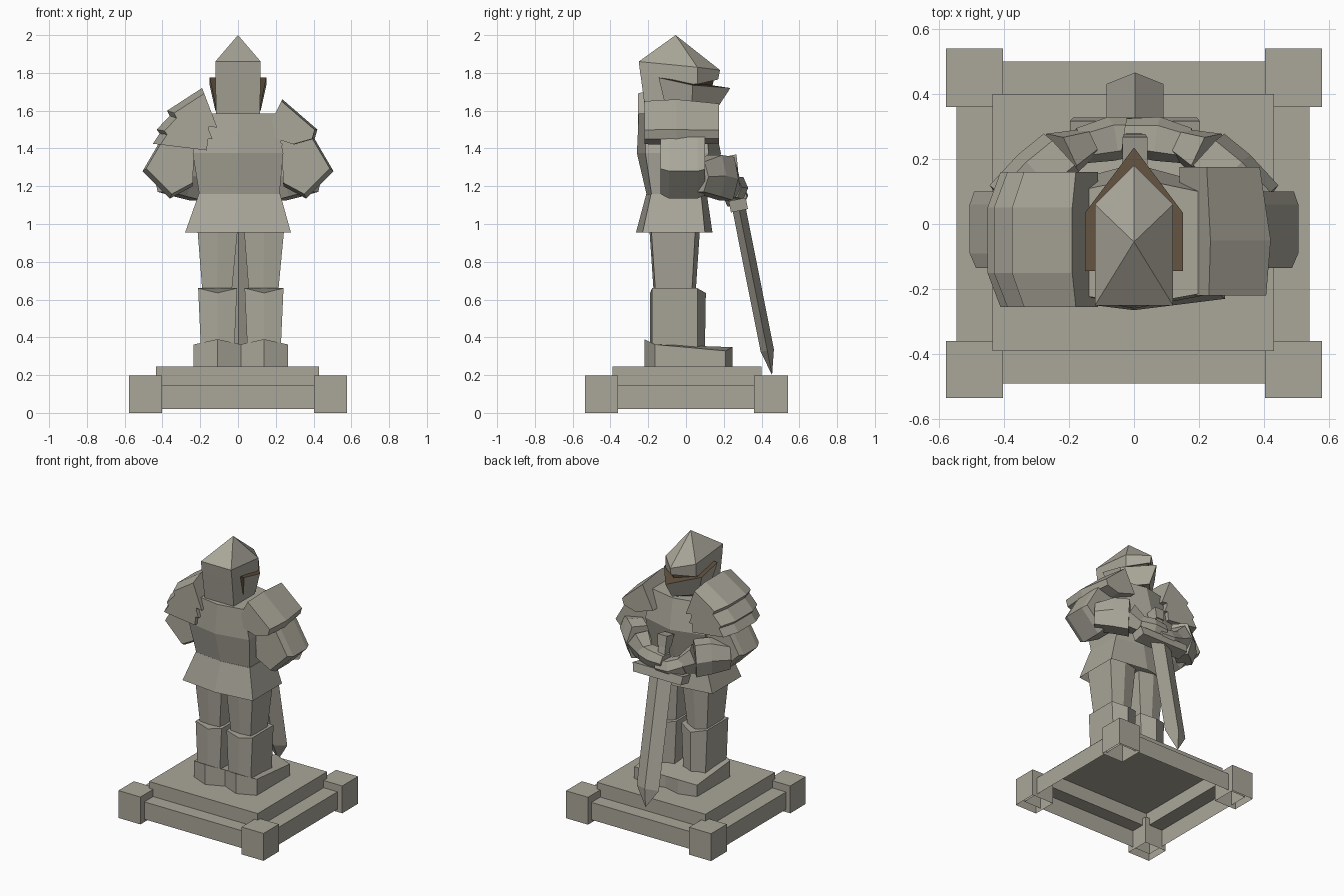
import bpy, bmesh
from mathutils import Vector

if "Cube" in bpy.data.objects:
    bpy.data.objects.remove(bpy.data.objects["Cube"])


def material(name, col):
    m = bpy.data.materials.new(name)
    m.diffuse_color = (*col, 1)
    m.use_nodes = True
    m.node_tree.nodes["Principled BSDF"].inputs["Base Color"].default_value = m.diffuse_color
    return m


STONE = material("grey stone", (0.40, 0.383, 0.32))
BROWN = material("dark brown", (0.115, 0.08, 0.048))


def loft(name, rings, caps=(True, True), brown=None):
    """Skin equal-length rings of points; brown is a rule choosing brown faces."""
    bm = bmesh.new()
    vs = [[bm.verts.new(p) for p in r] for r in rings]
    n = len(rings[0])
    for a, b in zip(vs, vs[1:]):
        for i in range(n):
            j = (i + 1) % n
            bm.faces.new((a[i], a[j], b[j], b[i]))
    if caps[0]:
        bm.faces.new(vs[0][::-1])
    if caps[1]:
        bm.faces.new(vs[-1])
    bmesh.ops.remove_doubles(bm, verts=bm.verts, dist=1e-4)
    bmesh.ops.recalc_face_normals(bm, faces=bm.faces)
    bm.normal_update()
    if brown:
        for f in bm.faces:
            f.material_index = int(brown(f))
    me = bpy.data.meshes.new(name)
    bm.to_mesh(me)
    bm.free()
    me.materials.append(STONE)
    if brown:
        me.materials.append(BROWN)
    ob = bpy.data.objects.new(name, me)
    bpy.context.collection.objects.link(ob)
    return ob


def rect(x0, x1, y0, y1, z):
    return [(x0, y0, z), (x1, y0, z), (x1, y1, z), (x0, y1, z)]


def hexa(cx, hx, y, z, dz=0.0):
    """Plan ring with a back and a front ridge; dz raises the ridges."""
    yb, ys, yt, yf = y
    return [(cx, yb, z + dz), (cx + hx, ys, z), (cx + hx, yt, z),
            (cx, yf, z + dz), (cx - hx, yt, z), (cx - hx, ys, z)]


def plate(name, profile, stations):
    """Front-view outline carried through depth stations (y, scale about last point)."""
    cx, cz = profile[-1]
    return loft(name, [[(cx + (x - cx) * (s + i * 1e-3), y, cz + (z - cz) * s)
                        for i, (x, z) in enumerate(profile)] for y, s in stations])


def limb(name, path, shape):
    """Tube along path of (point, half width, half height)."""
    pts = [Vector(p[0]) for p in path]
    d = (pts[-1] - pts[0]).normalized()
    side = d.cross(Vector((0, 0, 1))).normalized()
    up = side.cross(d)
    return loft(name, [[p + side * u * w + up * v * h for u, v in shape]
                       for p, (_, w, h) in zip(pts, path)])


HEX = [(-1, 0), (-.6, -1), (.6, -1), (1, 0), (.6, 1), (-.6, 1)]
BOX = [(-1, -1), (1, -1), (1, 1), (-1, 1)]

# pedestal, open underneath
slab = (-0.435, 0.43, -0.39, 0.40)
loft("pedestal_slab", [rect(*slab, 0.145), rect(*slab, 0.245)], (False, True))
rim = (-0.545, 0.54, -0.49, 0.50)
loft("pedestal_frame", [rect(*rim, 0.02), rect(*rim, 0.145), rect(*slab, 0.145)],
     (False, False))
for sx in (-1, 1):
    for y0, y1 in ((-0.535, -0.36), (0.36, 0.54)):
        p = (sx * 0.49 - 0.0875, sx * 0.49 + 0.0875, y0, y1)
        loft("corner_post", [rect(*p, 0), rect(*p, 0.197)], (False, True))

# legs
for side, cx in (("left", -0.108), ("right", 0.138)):
    boot = hexa(cx, 0.127, (-0.22, -0.165, 0.21, 0.245), 0.246)
    top = [(x, y, 0.355 + (0.035 if x == cx else 0.012) - 0.09 * (y + 0.22))
           for x, y, z in boot]
    loft(side + "_boot", [boot, top])
    loft(side + "_shin", [
        hexa(cx, 0.088, (-0.19, -0.18, 0.06, 0.10), 0.33),
        hexa(cx, 0.103, (-0.19, -0.18, 0.06, 0.105), 0.66, -0.025)])
    loft(side + "_thigh", [
        hexa(cx - 0.003, 0.076, (-0.17, -0.16, 0.03, 0.05), 0.62),
        hexa(cx, 0.108, (-0.195, -0.185, 0.05, 0.075), 0.99)])

# skirt and torso
loft("armour_skirt", [
    hexa(0.0, 0.28, (-0.265, -0.23, 0.10, 0.14), 0.955),
    hexa(0.008, 0.215, (-0.21, -0.185, 0.08, 0.11), 1.16)], (False, True))
loft("breastplate", [
    hexa(0.008, 0.21, (-0.205, -0.18, 0.08, 0.11), 0.99),
    hexa(0.008, 0.21, (-0.205, -0.18, 0.08, 0.11), 1.14),
    hexa(0.0, 0.24, (-0.26, -0.215, 0.12, 0.185), 1.375),
    hexa(0.008, 0.19, (-0.25, -0.215, 0.10, 0.14), 1.585)])

# helmet: peaked top, brown eye slit, flared jaw guard
def helm(hx, yb, ym, yf, z):
    zb, zm, zf = z
    return [(-hx, yb, zb), (hx, yb, zb), (hx, ym, zm), (0, yf, zf), (-hx, ym, zm)]


loft("helmet_top", [
    helm(0.12, -0.24, 0.06, 0.17, (1.78, 1.74, 1.765)),
    helm(0.12, -0.25, 0.06, 0.18, (1.86, 1.83, 1.815)),
    [(0, -0.055, 2.0)] * 5], (True, False))
loft("helmet_back", [
    helm(0.115, -0.21, 0.02, 0.10, (1.56, 1.56, 1.56)),
    helm(0.12, -0.24, 0.045, 0.15, (1.785, 1.76, 1.775))],
    brown=lambda f: f.normal.y > 0.3)
loft("jaw_guard", [
    helm(0.12, -0.11, 0.03, 0.16, (1.63, 1.60, 1.605)),
    helm(0.15, -0.145, 0.035, 0.235, (1.775, 1.735, 1.72))],
    brown=lambda f: f.normal.z > 0.6 or f.normal.y < -0.7)

# shoulder plates: one on the right, three layers on the left
plate("right_shoulder", [(0.235, 1.66), (0.42, 1.5), (0.405, 1.45), (0.30, 1.42), (0.14, 1.47)],
      [(-0.22, 0.95), (-0.05, 1.0), (0.175, 0.88)])
ends = [(-0.255, 0.86), (-0.15, 1.0), (0.05, 1.0), (0.16, 0.86)]
plate("left_shoulder_top", [(-0.19, 1.72), (-0.375, 1.60), (-0.35, 1.55), (-0.11, 1.51)], ends)
plate("left_shoulder_middle", [(-0.21, 1.64), (-0.345, 1.59), (-0.43, 1.50),
                               (-0.40, 1.46), (-0.135, 1.45)], ends)
plate("left_shoulder_low", [(-0.15, 1.54), (-0.40, 1.50), (-0.45, 1.425), (-0.165, 1.39)], ends)

# arms
for side, s in (("left", -1), ("right", 1)):
    plate(side + "_upper_arm",
          [(s * x, z) for x, z in ((0.40, 1.46), (0.505, 1.28), (0.36, 1.135),
                                   (0.24, 1.20), (0.23, 1.47))],
          [(-0.135, 0.93), (-0.09, 1.0), (0.06, 1.0), (0.10, 0.95)])
    limb(side + "_forearm", [((s * 0.39, 0.06, 1.25), 0.08, 0.08),
                             ((s * 0.30, 0.15, 1.255), 0.085, 0.11),
                             ((s * 0.22, 0.215, 1.24), 0.085, 0.115)], HEX)
    limb(side + "_glove_cuff", [((s * 0.235, 0.205, 1.24), 0.08, 0.09),
                                ((s * 0.15, 0.245, 1.19), 0.05, 0.06)], HEX)
    dz = 0.02 * s
    limb(side + "_hand", [((s * 0.17, 0.24, 1.195), 0.055, 0.055),
                          ((s * 0.07, 0.262, 1.17 + dz), 0.068, 0.06),
                          ((s * -0.03, 0.27, 1.165 + dz), 0.055, 0.05)], HEX)

# sword leaning forward, point on the pedestal edge
def on_sword(z):
    return (0.003, 0.495 - 0.196 * z, z) if z < 0.5 else (0.003, 0.497 - 0.2 * z, z)


def sword_ring(z, hx, hy, shape):
    x, y, _ = on_sword(z)
    return [(x + u * hx, y + v * hy, z + 0.2 * v * hy) for u, v in shape]


DIAMOND = [(-1, 0), (0, -1), (1, 0), (0, 1)]
loft("sword_blade", [[on_sword(0.2)] * 4, sword_ring(0.33, 0.088, 0.035, DIAMOND),
                     sword_ring(1.09, 0.088, 0.035, DIAMOND)], (False, True))
loft("sword_guard", [sword_ring(1.07, 0.19, 0.045, BOX), sword_ring(1.13, 0.2, 0.045, BOX)])
loft("sword_grip", [sword_ring(1.11, 0.028, 0.028, BOX), sword_ring(1.30, 0.028, 0.028, BOX)])
loft("sword_pommel", [sword_ring(1.28, 0.032, 0.035, BOX), sword_ring(1.36, 0.038, 0.042, BOX)])
